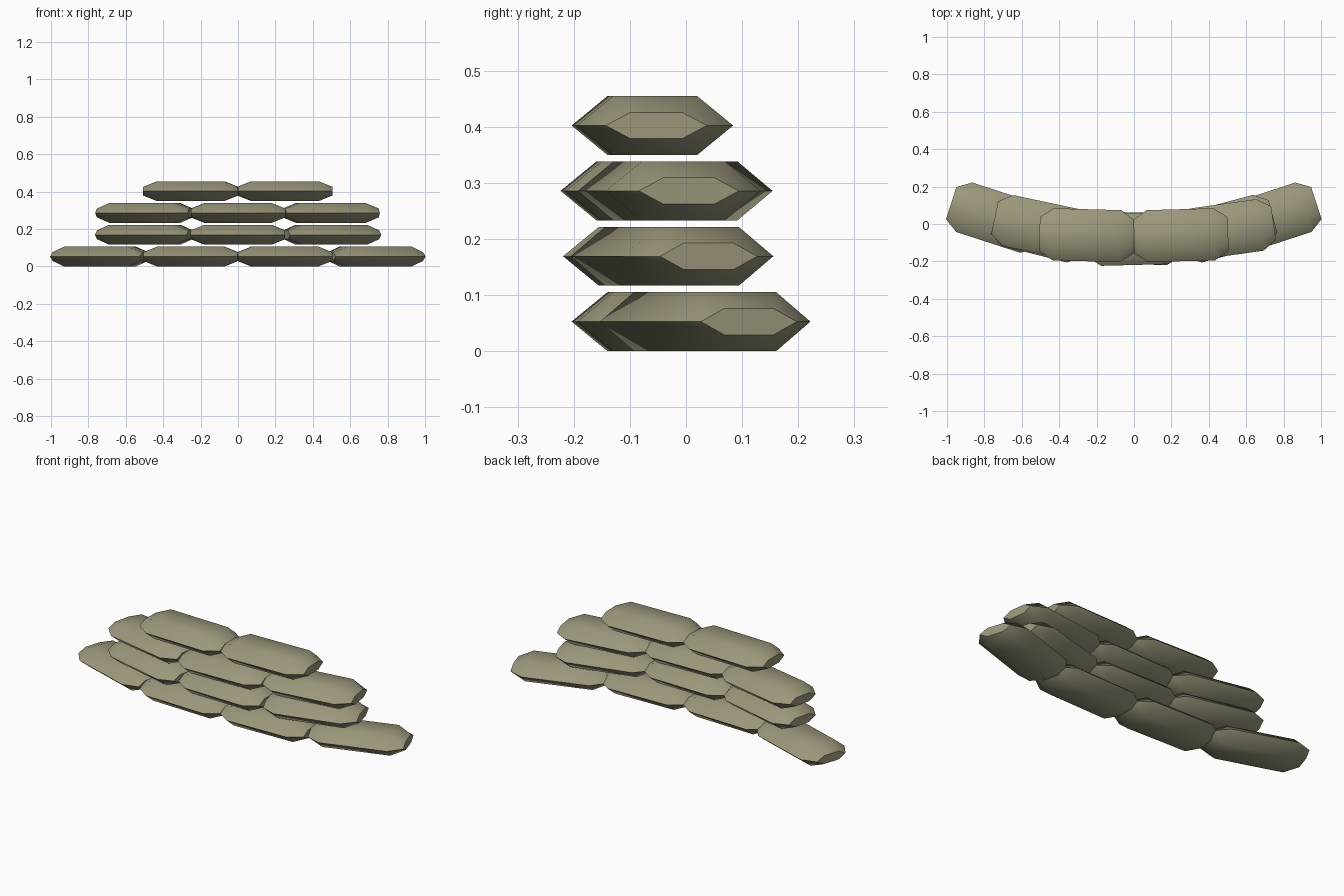
import bpy, bmesh
from math import radians

if "Cube" in bpy.data.objects:
    bpy.data.objects.remove(bpy.data.objects["Cube"])

HALF_LEN, TAPER, HEIGHT = 0.2525, 0.073, 0.105


def ring(bm, x, half_w, flat_w, half_h):
    """Hexagonal cross-section of a sandbag at position x."""
    pts = [(half_w, 0), (flat_w, half_h), (-flat_w, half_h),
           (-half_w, 0), (-flat_w, -half_h), (flat_w, -half_h)]
    return [bm.verts.new((x, y, z)) for y, z in pts]


# shared sandbag mesh: hexagonal tube pinched at both ends
bm = bmesh.new()
big, small = (0.139, 0.075, HEIGHT / 2), (0.09, 0.046, 0.0235)
rings = [ring(bm, -HALF_LEN, *small), ring(bm, -HALF_LEN + TAPER, *big),
         ring(bm, HALF_LEN - TAPER, *big), ring(bm, HALF_LEN, *small)]
for a, b in zip(rings, rings[1:]):
    for i in range(6):
        j = (i + 1) % 6
        bm.faces.new((a[i], a[j], b[j], b[i]))
bm.faces.new(rings[0])
bm.faces.new(rings[-1])
bmesh.ops.recalc_face_normals(bm, faces=bm.faces)
mesh = bpy.data.meshes.new("sandbag")
bm.to_mesh(mesh)
bm.free()

# burlap colour
mat = bpy.data.materials.new("burlap")
mat.diffuse_color = (0.33, 0.31, 0.2, 1)
mat.use_nodes = True
mat.node_tree.nodes["Principled BSDF"].inputs["Base Color"].default_value = mat.diffuse_color
mesh.materials.append(mat)

# courses from bottom to top: (x, y, turn in degrees) for each bag
courses = [
    [(-0.737, 0.034, -18), (-0.252, -0.06, -1.6), (0.25, -0.06, 1.6), (0.735, 0.034, 18)],
    [(-0.498, -0.027, -14), (0, -0.077, -1), (0.499, -0.025, 15)],
    [(-0.498, -0.019, -12), (0, -0.08, 1.5), (0.496, -0.03, 8)],
    [(-0.253, -0.06, -1.6), (0.251, -0.06, 1.6)],
]
bags = []
for row, course in enumerate(courses):
    for n, (x, y, turn) in enumerate(course):
        bag = bpy.data.objects.new(f"sandbag_row{row + 1}_{n + 1}", mesh)
        bag.location = (x, y, HEIGHT / 2 + row * 0.1165)
        bag.rotation_euler.z = radians(turn)
        bpy.context.collection.objects.link(bag)
        bags.append(bag)

# smooth the soft sides, keep the seams and ends sharp
bags[0].select_set(True)
bpy.context.view_layer.objects.active = bags[0]
for p in mesh.polygons:
    p.use_smooth = True
mesh.set_sharp_from_angle(angle=radians(60))
